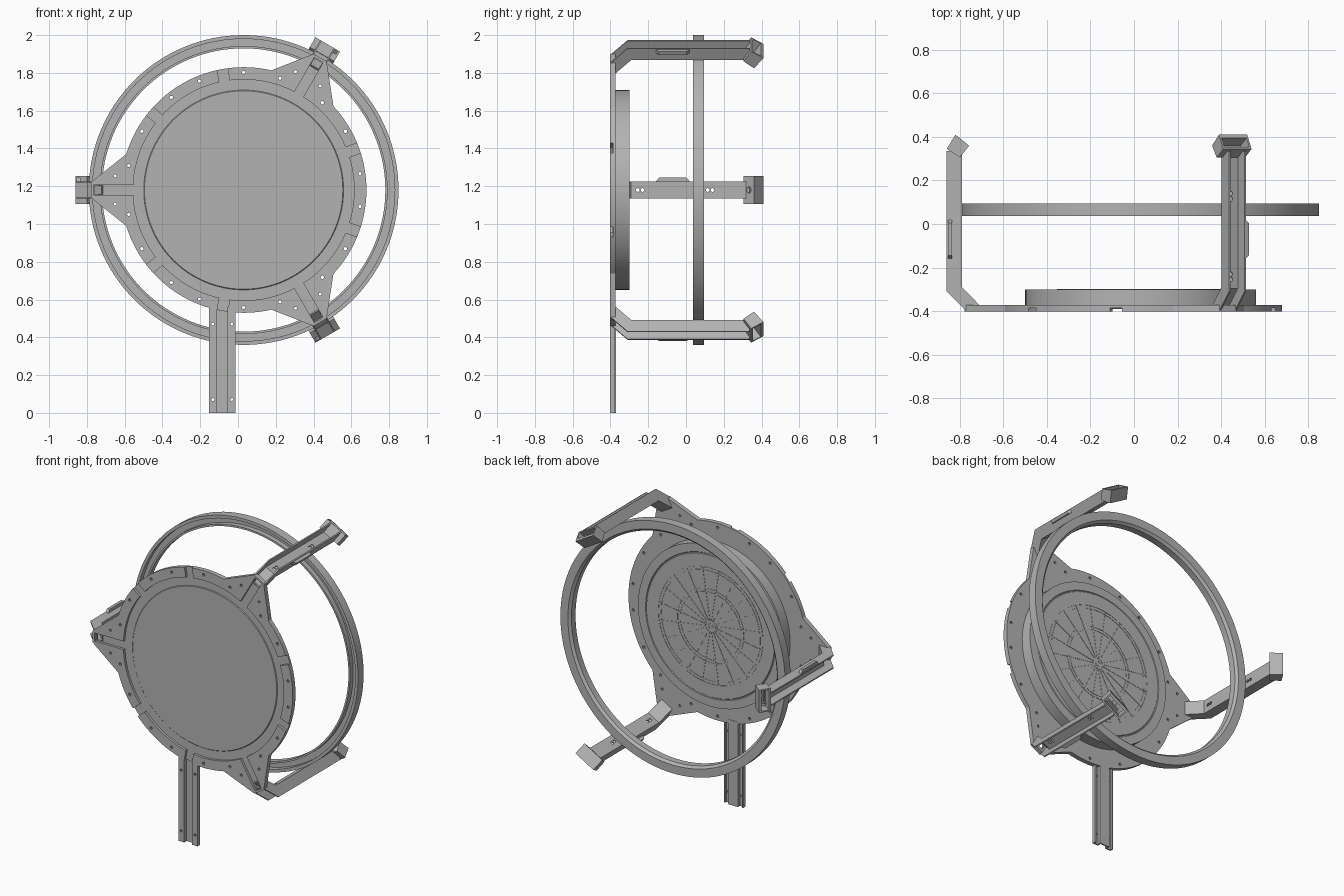
import bpy, bmesh, math
from mathutils import Matrix, Vector

if "Cube" in bpy.data.objects:
    bpy.data.objects.remove(bpy.data.objects["Cube"], do_unlink=True)

grey = bpy.data.materials.new("mid_grey")
grey.use_nodes = True
grey.diffuse_color = (0.45, 0.45, 0.45, 1)
grey.node_tree.nodes["Principled BSDF"].inputs["Base Color"].default_value = (0.45, 0.45, 0.45, 1)

CENTRE = Matrix.Translation((0.03, 0, 1.18))
ARMS = (180, 60, -60)
GROOVES = [a + s for a in ARMS for s in (-40, 40)]


def polar(r, deg):
    return r * math.cos(math.radians(deg)), r * math.sin(math.radians(deg))


def turn(deg):
    return Matrix.Rotation(-math.radians(deg), 4, 'Y')


def finish(name, bm):
    bmesh.ops.recalc_face_normals(bm, faces=bm.faces)
    mesh = bpy.data.meshes.new(name)
    bm.to_mesh(mesh)
    bm.free()
    mesh.materials.append(grey)
    ob = bpy.data.objects.new(name, mesh)
    bpy.context.collection.objects.link(ob)
    return ob


def add_prism(bm, pts, a, b, axis='Y', m=Matrix()):
    """Extrude an outline along Y (points are x, z) or Z (points are x, y)."""
    put = (lambda p, t: (p[0], t, p[1])) if axis == 'Y' else (lambda p, t: (p[0], p[1], t))
    ends = [[bm.verts.new(m @ Vector(put(p, t))) for p in pts] for t in (a, b)]
    bm.faces.new(ends[0])
    bm.faces.new(ends[1][::-1])
    for i in range(len(pts)):
        j = (i + 1) % len(pts)
        bm.faces.new((ends[0][i], ends[0][j], ends[1][j], ends[1][i]))


def prism(name, pts, a, b, axis='Y', m=Matrix()):
    bm = bmesh.new()
    add_prism(bm, pts, a, b, axis, m)
    return finish(name, bm)


def rect(x0, x1, z0, z1):
    return [(x0, z0), (x1, z0), (x1, z1), (x0, z1)]


def circle(r, n, x=0, z=0):
    return [(x + r * math.cos(math.tau * i / n), z + r * math.sin(math.tau * i / n)) for i in range(n)]


def add_lathe(bm, profile, n=96):
    """Closed (radius, y) profile turned about the Y axis."""
    rows = []
    for i in range(n):
        c, s = polar(1, 360 * i / n)
        rows.append([bm.verts.new((r * c, y, r * s)) for r, y in profile])
    for i in range(n):
        p, q = rows[i], rows[(i + 1) % n]
        for k in range(len(profile)):
            l = (k + 1) % len(profile)
            bm.faces.new((p[k], p[l], q[l], q[k]))


def cut(ob, *cutters):
    for c in cutters:
        c.hide_render = True
        mod = ob.modifiers.new("cut", 'BOOLEAN')
        mod.operation, mod.solver, mod.object = 'DIFFERENCE', 'EXACT', c
    deps = bpy.context.evaluated_depsgraph_get()
    mesh = bpy.data.meshes.new_from_object(ob.evaluated_get(deps))
    ob.modifiers.clear()
    ob.data = mesh
    for c in cutters:
        bpy.data.objects.remove(c, do_unlink=True)


parts = []

# Plate outline: disc with three pointed ears
outline = []
for a in ARMS[::-1]:
    tip = math.degrees(math.atan2(0.04, 0.81))
    outline += [polar(0.81, a - tip), polar(0.81, a + tip)]
    outline += [polar(0.65, a + d) for d in range(17, 104, 2)]


def bolt_holes():
    bm = bmesh.new()
    for a in ARMS:
        for d in (-52, -30, -12, 12, 30, 52):
            add_prism(bm, circle(0.009, 10, *polar(0.622, a + d)), -0.45, -0.3)
        for s in (-0.075, 0.075):
            add_prism(bm, circle(0.008, 10, 0.68, s), -0.45, -0.3, m=turn(a))
        add_prism(bm, rect(0.745, 0.79, -0.024, 0.024), -0.45, -0.3, m=turn(a))
    return finish("hole_cutter", bm)


# Back sheet and raised front sheet with recess and radial grooves
back_plate = prism("back_plate", outline, -0.386, -0.372)
cut(back_plate, bolt_holes())
front_plate = prism("front_plate", outline, -0.402, -0.386)
grooves = [prism("groove_cutter", rect(0.5, 0.9, -0.028, 0.028), -0.45, -0.38, m=turn(a)) for a in GROOVES]
grooves += [prism("groove_cutter", rect(0.5, 0.795, -0.027, 0.027), -0.45, -0.38, m=turn(a)) for a in ARMS]
cut(front_plate, prism("recess_cutter", circle(0.585, 96), -0.45, -0.38), *grooves, bolt_holes())
parts += [back_plate, front_plate]

# Round target board with a stepped back
bm = bmesh.new()
add_lathe(bm, [(0.001, -0.39), (0.525, -0.39), (0.53, -0.385), (0.53, -0.3), (0.475, -0.3),
               (0.472, -0.304), (0.468, -0.304), (0.465, -0.3), (0.001, -0.3)])
parts.append(finish("target_board", bm))

# Fine dividing wires on the back of the board
bm = bmesh.new()
for r in (0.016, 0.035, 0.22, 0.24, 0.36, 0.38):
    add_lathe(bm, [(r, -0.301), (r + 0.003, -0.301), (r + 0.003, -0.298), (r, -0.298)], 64)
for i in range(20):
    add_prism(bm, rect(0.037, 0.38, -0.0015, 0.0015), -0.301, -0.298, m=turn(18 * i + 9))
parts.append(finish("board_wires", bm))

# Large hoop: channel open to the front
bm = bmesh.new()
add_lathe(bm, [(0.82, 0.037), (0.82, 0.095), (0.765, 0.095), (0.75, 0.08), (0.75, 0.037),
               (0.762, 0.037), (0.762, 0.07), (0.8, 0.07), (0.8, 0.037)], 128)
parts.append(finish("hoop", bm))

# Three bent channel arms with end clamps and side tabs
for number, a in enumerate(ARMS, 1):
    arm = prism(f"arm_{number}", [(0.74, -0.372), (0.75, -0.386), (0.79, -0.401), (0.80, -0.401), (0.89, -0.31),
                                  (0.89, 0.335), (0.82, 0.335), (0.82, -0.29)], -0.045, 0.045, 'Z')
    channel = prism("channel_cutter", [(0.752, -0.373), (0.829, -0.296), (0.829, 0.4), (0.95, 0.4),
                                       (0.95, -0.45), (0.752, -0.45)], -0.037, 0.037, 'Z')
    bm = bmesh.new()
    quarter = Matrix.Rotation(math.radians(90), 4, 'Z')
    for y in (-0.255, -0.23, 0.115, 0.14):
        add_prism(bm, circle(0.01, 12, y, 0), -0.86, -0.79, m=quarter)
    cut(arm, channel, finish("arm_hole_cutter", bm))

    clamp = prism(f"clamp_{number}", [(0.89, 0.345), (0.85, 0.41), (0.787, 0.36), (0.83, 0.305)], -0.075, 0.075, 'Z')
    pocket = prism("pocket_cutter", [(0.89, 0.357), (0.859, 0.396), (0.802, 0.358), (0.833, 0.319)],
                   -0.066, 0.066, 'Z')
    aim = Matrix.Translation((0.809, 0.333, 0)) @ Matrix.Rotation(math.radians(-56), 4, 'Z')
    cut(clamp, pocket, prism("screw_cutter", circle(0.016, 16), -0.03, 0.03, m=aim))

    tab = prism(f"side_tab_{number}", [(0.865, -0.16), (0.885, -0.16), (0.885, 0.02), (0.865, 0.02)],
                -0.065, -0.044, 'Z')
    for v in tab.data.vertices:
        if v.co.z < -0.06:
            v.co.y = -0.07 + (v.co.y + 0.07) * 0.82
    for ob in (arm, clamp, tab):
        ob.data.transform(turn(a))
        parts.append(ob)

for ob in parts:
    ob.data.transform(CENTRE)

# Standing leg: hat-shaped strip
half = [(0.07, -0.402), (0.07, -0.376), (0.062, -0.376), (0.062, -0.392), (0.036, -0.392), (0.036, -0.37)]
inner = [(0.028, -0.378), (0.028, -0.402)]
hat = half + [(-x, y) for x, y in half[::-1]] + [(-x, y) for x, y in inner[::-1]] + inner
leg = prism("leg", hat, 0, 0.56, 'Z', Matrix.Translation((-0.083, 0, 0)))
bm = bmesh.new()
for x in (-0.133, -0.033):
    for z in (0.07, 0.47):
        add_prism(bm, circle(0.008, 10, x, z), -0.45, -0.385)
cut(leg, finish("leg_hole_cutter", bm))
parts.append(leg)

# Smooth the round surfaces, keep the edges sharp
for ob in bpy.context.selected_objects:
    ob.select_set(False)
for ob in parts:
    ob.select_set(True)
bpy.context.view_layer.objects.active = parts[0]
bpy.ops.object.shade_smooth_by_angle(angle=math.radians(30))
